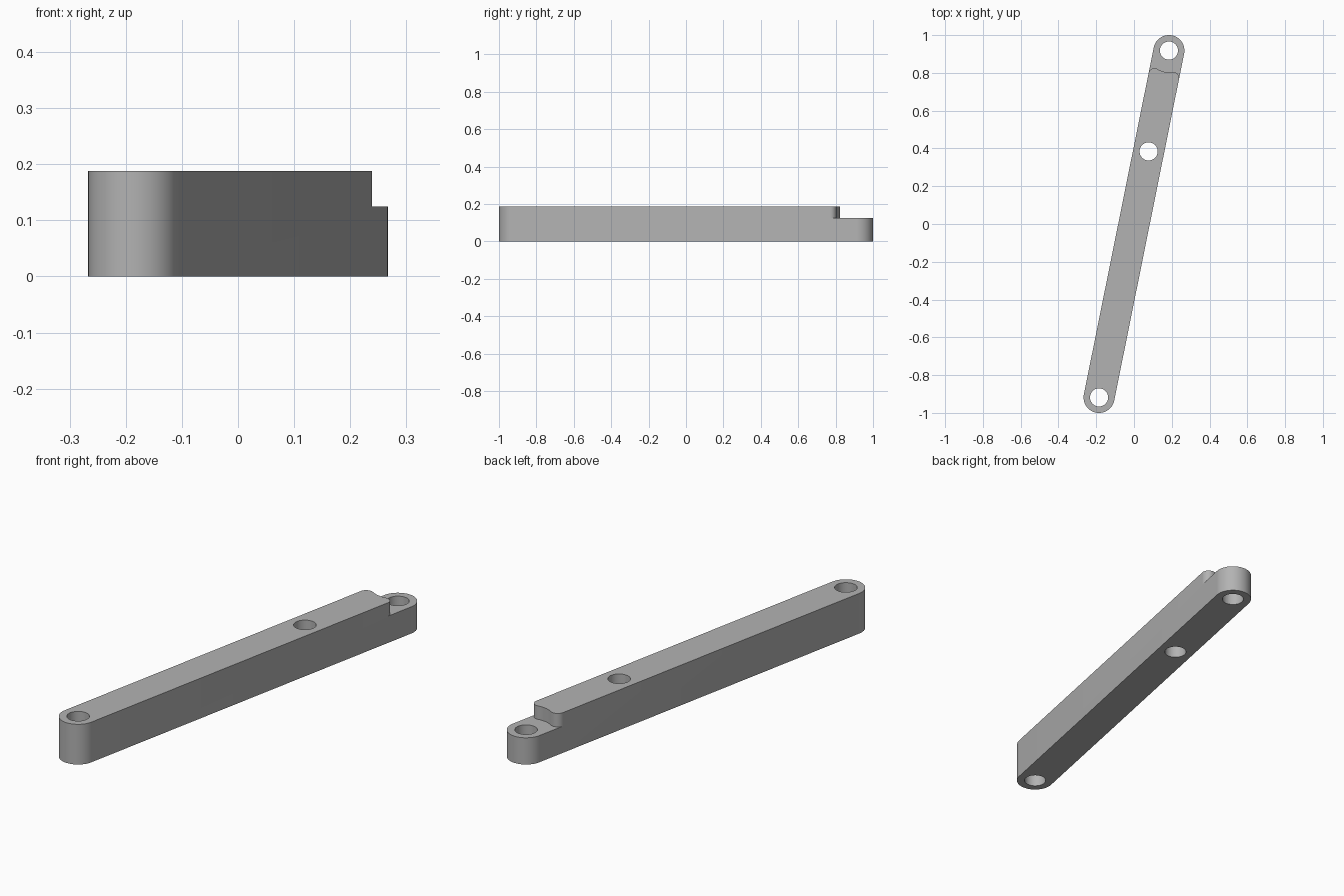
import bpy
import bmesh
from math import atan2, cos, sin, hypot, radians, degrees, sqrt

# Remove the default cube
cube = bpy.data.objects.get("Cube")
if cube:
    bpy.data.objects.remove(cube, do_unlink=True)

# Main dimensions: the link runs along local y, then is turned about z
END_X, END_Y = 0.185, 0.918
PIVOT = hypot(END_X, END_Y)
HALF_WIDTH = 0.082
HEIGHT, STEP_HEIGHT = 0.188, 0.125
HOLE_RADIUS = 0.048
CLEARANCE, FILLET = 0.115, 0.032
TURN = -atan2(END_X, END_Y)

grey = bpy.data.materials.new("plain grey")
grey.use_nodes = True
colour = (0.45, 0.45, 0.45, 1)
grey.diffuse_color = colour
grey.node_tree.nodes["Principled BSDF"].inputs["Base Color"].default_value = colour


def arc(cx, cy, radius, start, end, steps):
    """Points along an arc, angles in degrees."""
    angles = [radians(start + (end - start) * i / steps) for i in range(steps + 1)]
    return [(cx + radius * cos(a), cy + radius * sin(a)) for a in angles]


def prism(name, outline, bottom, top):
    """Extrude a flat outline between two heights."""
    bm = bmesh.new()
    face = bm.faces.new([bm.verts.new((x, y, bottom)) for x, y in outline])
    extruded = bmesh.ops.extrude_face_region(bm, geom=[face])["geom"]
    verts = [v for v in extruded if isinstance(v, bmesh.types.BMVert)]
    bmesh.ops.translate(bm, verts=verts, vec=(0, 0, top - bottom))
    bmesh.ops.recalc_face_normals(bm, faces=bm.faces)
    mesh = bpy.data.meshes.new(name)
    bm.to_mesh(mesh)
    bm.free()
    mesh.materials.append(grey)
    obj = bpy.data.objects.new(name, mesh)
    obj.rotation_euler.z = TURN
    bpy.context.collection.objects.link(obj)
    return obj


def cut(target, cutter):
    """Subtract the cutter, then discard it."""
    cutter.hide_render = True
    bpy.context.view_layer.objects.active = target
    mod = target.modifiers.new("cut", "BOOLEAN")
    mod.operation = "DIFFERENCE"
    mod.solver = "EXACT"
    mod.object = cutter
    bpy.ops.object.modifier_apply(modifier=mod.name)
    bpy.data.objects.remove(cutter, do_unlink=True)


# Bar with rounded ends
link_bar = prism(
    "link_bar",
    arc(0, PIVOT, HALF_WIDTH, 0, 180, 32) + arc(0, -PIVOT, HALF_WIDTH, 180, 360, 32),
    0, HEIGHT)

# Lowered tip: a hollow arc around the pivot, blended into rounded shoulders
side = HALF_WIDTH - FILLET
drop = sqrt((CLEARANCE + FILLET) ** 2 - side ** 2)
shoulder = PIVOT - drop
blend = degrees(atan2(drop, -side))
step_outline = (
    [(0.2, shoulder)]
    + arc(side, shoulder, FILLET, 0, blend, 14)
    + arc(0, PIVOT, CLEARANCE, blend - 180, -blend, 12)[1:-1]
    + arc(-side, shoulder, FILLET, 180 - blend, 180, 14)
    + [(-0.2, shoulder), (-0.2, 1.2), (0.2, 1.2)])
cut(link_bar, prism("step_cutter", step_outline, STEP_HEIGHT, 0.3))

# Three pin holes
for y in (-PIVOT, 0.392, PIVOT):
    circle = arc(0, y, HOLE_RADIUS, 0, 360, 48)[:-1]
    cut(link_bar, prism("hole_cutter", circle, -0.1, 0.3))

# Smooth the round walls and keep the rims sharp
bpy.ops.object.select_all(action="DESELECT")
link_bar.select_set(True)
bpy.context.view_layer.objects.active = link_bar
bpy.ops.object.shade_smooth_by_angle(angle=radians(30))
